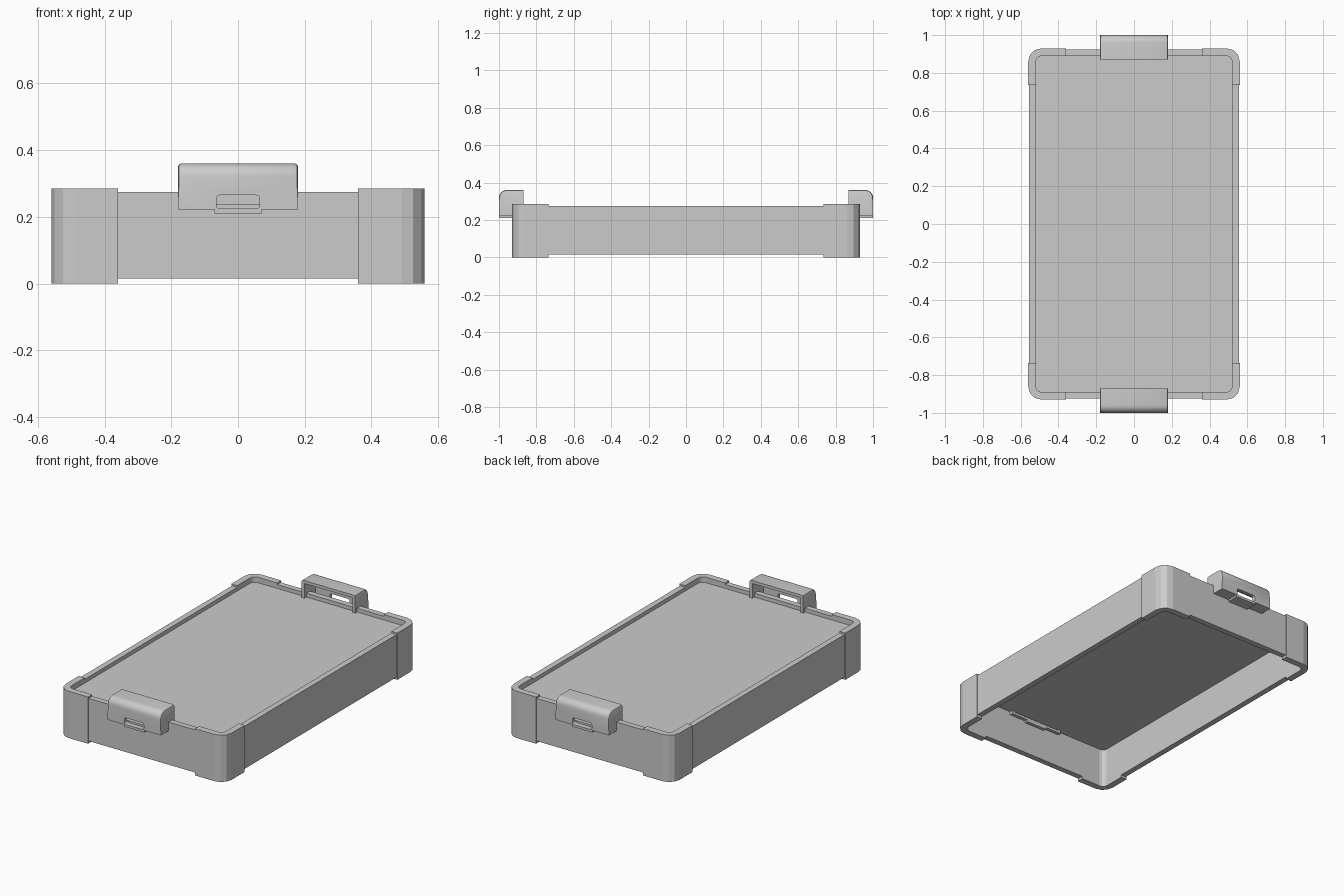
import bpy, bmesh
from math import sin, cos, pi
from mathutils import Matrix

if "Cube" in bpy.data.objects:
    bpy.data.objects.remove(bpy.data.objects["Cube"])


def finish(name, bm):
    bmesh.ops.recalc_face_normals(bm, faces=bm.faces)
    me = bpy.data.meshes.new(name)
    bm.to_mesh(me)
    bm.free()
    ob = bpy.data.objects.new(name, me)
    bpy.context.collection.objects.link(ob)
    return ob


def prism(name, pts, lo, hi, place=lambda a, b, c: (a, b, c)):
    bm = bmesh.new()
    f = bm.faces.new([bm.verts.new(place(a, b, lo)) for a, b in pts])
    ext = bmesh.ops.extrude_face_region(bm, geom=[f])["geom"]
    for v in ext:
        if isinstance(v, bmesh.types.BMVert):
            v.co = v.co + (Matrix.Identity(3) @ (V(place(0, 0, hi)) - V(place(0, 0, lo))))
    return finish(name, bm)


def V(t):
    from mathutils import Vector
    return Vector(t)


def box(name, x0, x1, y0, y1, z0, z1):
    return prism(name, [(x0, y0), (x1, y0), (x1, y1), (x0, y1)], z0, z1)


def arc(cx, cy, r, a0, a1, n):
    return [(cx + r * cos(a0 + (a1 - a0) * i / n), cy + r * sin(a0 + (a1 - a0) * i / n))
            for i in range(n + 1)]


def round_rect(hx, hy, r, n, cy=0):
    pts = []
    for k, (sx, sy) in enumerate([(1, 1), (-1, 1), (-1, -1), (1, -1)]):
        pts += arc(sx * (hx - r), cy + sy * (hy - r), r, k * pi / 2, (k + 1) * pi / 2, n)
    return pts


def cut(ob, cutter):
    mod = ob.modifiers.new("cut", 'BOOLEAN')
    mod.operation = 'DIFFERENCE'
    mod.solver = 'EXACT'
    mod.object = cutter
    bpy.context.view_layer.objects.active = ob
    bpy.ops.object.modifier_apply(modifier=mod.name)
    bpy.data.objects.remove(cutter)


# Recessed panel
prism("panel", round_rect(0.52, 0.89, 0.03, 3), 0.242, 0.252)

# Side walls between the corner guards
for s, n in ((1, "right"), (-1, "left")):
    xs = sorted((s * 0.52, s * 0.555))
    box(n + "_wall", *xs, -0.735, 0.735, 0.015, 0.275)
for s, n in ((1, "back"), (-1, "front")):
    ys = sorted((s * 0.89, s * 0.925))
    box(n + "_wall", -0.36, 0.36, *ys, 0.015, 0.275)

# Corner guards
guard = ([(0.56, 0.735)] + arc(0.49, 0.86, 0.07, 0, pi / 2, 3) + [(0.36, 0.93), (0.36, 0.89)]
         + arc(0.49, 0.86, 0.03, pi / 2, 0, 3) + [(0.52, 0.735)])
for sx in (1, -1):
    for sy in (1, -1):
        name = ("back" if sy > 0 else "front") + ("_right" if sx > 0 else "_left") + "_corner_guard"
        prism(name, [(sx * x, sy * y) for x, y in guard], 0, 0.285)

# End clips: hollow caps with a slot and a lower tongue
for s, n in ((1, "back"), (-1, "front")):
    profile = ([(s * 0.87, 0.222), (s * 1.0, 0.222)]
               + [(s * y, z) for y, z in arc(0.96, 0.32, 0.04, 0, pi / 2, 6)] + [(s * 0.87, 0.36)])
    clip = prism(n + "_clip", profile, -0.18, 0.18, lambda a, b, c: (c, a, b))
    # Soften the upper end edges
    bm = bmesh.new()
    bm.from_mesh(clip.data)
    edges = [e for e in bm.edges
             if abs(e.verts[0].co.x - e.verts[1].co.x) < 1e-5
             and min(v.co.z for v in e.verts) > 0.3]
    bmesh.ops.bevel(bm, geom=edges, offset=0.01, segments=2, profile=0.5, affect='EDGES')
    bm.to_mesh(clip.data)
    bm.free()
    ys = sorted((s * 0.85, s * 0.98))
    cut(clip, box("cavity", -0.162, 0.162, *ys, 0.237, 0.342))
    ys = sorted((s * 0.97, s * 1.05))
    cut(clip, prism("slot", round_rect(0.065, 0.02, 0.01, 3, 0.245), *ys,
                    lambda a, b, c: (a, c, b)))
    bpy.ops.object.select_all(action='DESELECT')
    clip.select_set(True)
    bpy.context.view_layer.objects.active = clip
    bpy.ops.object.shade_smooth_by_angle(angle=0.6)
    ys = sorted((s * 0.87, s * 1.0))
    box(n + "_clip_tongue", -0.07, 0.07, *ys, 0.21, 0.222)
